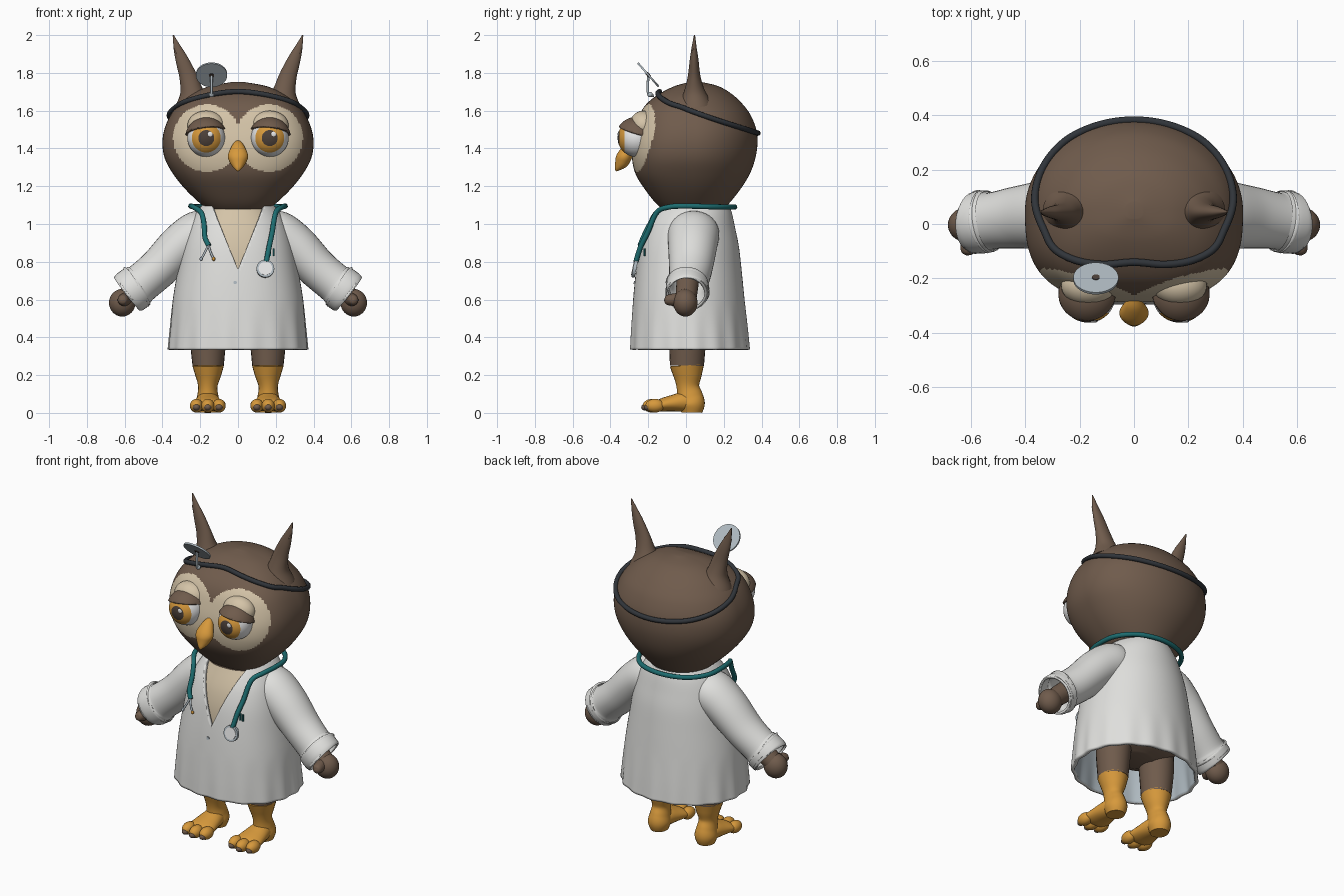
import bpy, bmesh, math
from mathutils import Vector, Matrix

cube = bpy.data.objects.get("Cube")
if cube:
    bpy.data.objects.remove(cube)


def material(name, *rgb):
    m = bpy.data.materials.new(name)
    m.use_nodes = True
    m.diffuse_color = (*rgb, 1)
    m.node_tree.nodes["Principled BSDF"].inputs["Base Color"].default_value = (*rgb, 1)
    return m


BROWN = material("brown feathers", .16, .105, .072)
CREAM = material("cream feathers", .66, .55, .39)
ORANGE = material("orange skin", .68, .32, .045)
COAT = material("white cloth", .74, .74, .72)
TEAL = material("teal rubber", .012, .15, .16)
BLACK = material("black strap", .03, .035, .042)
METAL = material("pale metal", .43, .49, .53)
WHITE = material("eye white", .8, .8, .8)
DARK = material("dark pupil", .07, .05, .04)


def finish(name, bm, mats, rule=None):
    bmesh.ops.recalc_face_normals(bm, faces=bm.faces)
    for f in bm.faces:
        f.material_index = rule(f.calc_center_median()) if rule else 0
    me = bpy.data.meshes.new(name)
    bm.to_mesh(me)
    bm.free()
    me.shade_smooth()
    me.set_sharp_from_angle(angle=math.radians(50))
    for m in mats:
        me.materials.append(m)
    ob = bpy.data.objects.new(name, me)
    bpy.context.collection.objects.link(ob)
    return ob


def smooth_rows(keys, steps, closed=False):
    """Catmull-Rom interpolation through rows of numbers."""
    n, rows = len(keys), []
    spans = n if closed else n - 1
    pick = (lambda i: keys[i % n]) if closed else (lambda i: keys[max(0, min(n - 1, i))])
    for k in range(spans * steps + (not closed)):
        i, t = divmod(k, steps)
        t /= steps
        rows.append([b + .5 * t * (c - a + t * (2*a - 5*b + 4*c - d + t * (3*(b - c) + d - a)))
                     for a, b, c, d in zip(pick(i - 1), pick(i), pick(i + 1), pick(i + 2))])
    return rows


def skin(rings, caps=True):
    bm = bmesh.new()
    vs = [[bm.verts.new(p) for p in r] for r in rings]
    n = len(rings[0])
    for a, b in zip(vs, vs[1:]):
        for i in range(n):
            bm.faces.new((a[i], a[(i + 1) % n], b[(i + 1) % n], b[i]))
    if caps:
        bm.faces.new(vs[0])
        bm.faces.new(vs[-1])
    return bm


def outline(row, a, blunt, ripple=0):
    """Point on a level ring (z, half width, front y, back y), blunter in front."""
    z, w, yf, yb = row
    c, s = math.cos(a), math.sin(a)
    n = blunt if s < 0 else 2
    r = (abs(c) ** n + abs(s) ** n) ** (-1 / n) * (1 + ripple * math.sin(17 * a))
    return (w * c * r, (yf + yb) / 2 + (yb - yf) / 2 * s * r, z)


def loft(keys, seg, steps, blunt, caps=True, ripple=lambda z: 0):
    return skin([[outline(r, math.tau * i / seg, blunt, ripple(r[0])) for i in range(seg)]
                 for r in smooth_rows(keys, steps)], caps)


def sweep(name, keys, mat, side, s=1, seg=24, steps=6, caps=True):
    """Elliptic tube along rows of (x, y, z, radius along side, other radius)."""
    rows = smooth_rows([(s * k[0], *k[1:]) for k in keys], steps)
    pts, rings = [Vector(r[:3]) for r in rows], []
    for i, r in enumerate(rows):
        t = (pts[min(i + 1, len(pts) - 1)] - pts[max(i - 1, 0)]).normalized()
        u = Vector(side)
        u = (u - t * u.dot(t)).normalized()
        v = t.cross(u)
        rings.append([pts[i] + u * r[3] * math.cos(a) + v * r[4] * math.sin(a)
                      for a in (math.tau * j / seg for j in range(seg))])
    return finish(name, skin(rings, caps), [mat])


def ball(name, loc, radii, mats, rule=None, u=32, v=20):
    bm = bmesh.new()
    m = Matrix.Translation(loc) @ Matrix.Diagonal((*radii, 1)) @ Matrix.Rotation(math.pi / 2, 4, 'X')
    bmesh.ops.create_uvsphere(bm, u_segments=u, v_segments=v, radius=1, matrix=m)
    return finish(name, bm, mats, rule)


def disc(name, loc, normal, radius, depth, mat):
    bm = bmesh.new()
    m = Matrix.Translation(loc) @ Vector(normal).to_track_quat('Z', 'Y').to_matrix().to_4x4()
    bmesh.ops.create_cone(bm, cap_ends=True, segments=40, radius1=radius, radius2=radius, depth=depth, matrix=m)
    return finish(name, bm, [mat])


def cord(name, pts, radius, mat, closed=False, steps=8):
    cu = bpy.data.curves.new(name, 'CURVE')
    cu.dimensions, cu.bevel_depth, cu.bevel_resolution, cu.use_fill_caps = '3D', radius, 3, True
    rows = smooth_rows(pts, steps, closed)
    sp = cu.splines.new('POLY')
    sp.points.add(len(rows) - 1)
    for p, r in zip(sp.points, rows):
        p.co = (*r, 1)
    sp.use_cyclic_u = closed
    cu.materials.append(mat)
    bpy.context.collection.objects.link(bpy.data.objects.new(name, cu))


def thicken(ob, amount, inner=0):
    m = ob.modifiers.new("thickness", 'SOLIDIFY')
    m.thickness, m.offset, m.material_offset = amount, -1, inner


# Head with pale face mask
HEAD = [(1.03, .04, .0, .08), (1.05, .12, -.08, .16), (1.1, .19, -.15, .22), (1.18, .275, -.215, .285),
        (1.26, .34, -.265, .335), (1.34, .385, -.285, .365), (1.42, .4, -.285, .378), (1.5, .39, -.27, .372),
        (1.58, .355, -.245, .34), (1.64, .305, -.205, .295), (1.69, .24, -.14, .24), (1.73, .15, -.06, .17),
        (1.752, .03, .02, .08)]
EYE_X, EYE_Y, EYE_Z = .168, -.262, 1.455


def face_mask(p):
    x = abs(p.x)
    bridge = x < .06 and 1.32 < p.z < 1.45
    return int(p.y < -.05 and (bridge or math.hypot(x - .165, p.z - EYE_Z) < .178))


finish("head", loft(HEAD, 200, 10, 2.8), [BROWN, CREAM], face_mask)

# Strap follows the head surface, high in front and low behind
strap = []
for i in range(48):
    a = math.tau * i / 48
    z = 1.587 - .11 * math.sin(a)
    lo, hi = next((p, q) for p, q in zip(HEAD, HEAD[1:]) if p[0] <= z <= q[0])
    t = (z - lo[0]) / (hi[0] - lo[0])
    x, y, z = outline([p + (q - p) * t for p, q in zip(lo, hi)], a, 2.5)
    strap.append((x * 1.025, y * 1.02 - (.012 if y < -.05 else 0), z + .004))
cord("head_strap", strap, .014, BLACK, True, 3)

# Examination mirror on its stem
MX, MY, MZ = -.14, -.2, 1.79
disc("head_mirror", (MX, MY, MZ), (0, .125, .11), .083, .01, METAL)
disc("mirror_hole", (MX, MY, MZ), (0, .125, .11), .014, .016, DARK)
cord("mirror_stem", [(MX, MY, MZ), (MX, MY, 1.69), (MX, MY + .03, 1.68)], .007, METAL)
ball("mirror_joint", (MX, MY + .01, 1.685), (.014, .014, .014), [METAL])

# Beak
sweep("beak", [(0, -.26, 1.43, .015, .02), (0, -.295, 1.405, .036, .03), (0, -.325, 1.36, .054, .04),
               (0, -.342, 1.325, .042, .036), (0, -.362, 1.295, .02, .017), (0, -.37, 1.28, .004, .004)],
      ORANGE, (1, 0, 0))

# Coat with a V opening and pale lining
bm = loft([(.335, .37, -.295, .335), (.45, .36, -.29, .325), (.6, .345, -.28, .31), (.75, .32, -.265, .295),
           (.88, .295, -.245, .28), (.98, .265, -.215, .26), (1.05, .23, -.18, .245), (1.1, .19, -.15, .23)],
          136, 6, 2.3, False, lambda z: .012 * max(0, (.6 - z) / .26))
for s in (1, -1):
    geom = {e for f in bm.faces if f.calc_center_median().y < 0 and f.calc_center_median().z > .7
            for e in (f, *f.edges, *f.verts)}
    bmesh.ops.bisect_plane(bm, geom=list(geom), plane_co=(0, 0, .76), plane_no=(s * .33, 0, -.135))
neck = [f for f in bm.faces if f.calc_center_median().y < 0
        and abs(f.calc_center_median().x) < .409 * (f.calc_center_median().z - .76)]
bmesh.ops.delete(bm, geom=neck, context='FACES')
thicken(finish("coat", bm, [COAT, METAL]), .02, 1)
for i, z in enumerate((.69, .56, .49, .42)):
    disc(f"coat_button_{i + 1}", (-.015, -.272 - .04 * (.69 - z), z), (0, -1, .1), .009, .009, METAL)

# Body under the coat
finish("body", loft([(.42, .1, -.07, .1), (.47, .22, -.16, .19), (.6, .28, -.22, .25), (.8, .28, -.228, .255),
                     (.95, .25, -.2, .23), (1.08, .18, -.14, .2)], 64, 6, 2.3),
       [BROWN, CREAM], lambda p: int(p.y < 0 and p.z > .65))

# Stethoscope
cord("stethoscope_tube", [(-.155, -.243, .885), (-.175, -.225, .93), (-.18, -.19, 1.0), (-.195, -.155, 1.06),
                          (-.235, -.09, 1.09), (-.25, .0, 1.095), (-.235, .12, 1.092), (-.15, .22, 1.09),
                          (0, .258, 1.09), (.15, .22, 1.09), (.235, .12, 1.092), (.25, .0, 1.095),
                          (.235, -.09, 1.09), (.2, -.155, 1.06), (.18, -.205, .95), (.165, -.24, .88),
                          (.15, -.265, .8)], .014, TEAL)
for s, side in ((1, "inner"), (-1, "outer")):
    end = (-.162 + s * .033, -.262, .815)
    cord(f"{side}_ear_tube", [(-.157, -.243, .89), (-.16 + s * .015, -.255, .85), end], .006, METAL)
    ball(f"{side}_ear_tip", end, (.009, .009, .011), [ORANGE if s > 0 else METAL], u=12, v=8)
    disc(f"{side}_pocket_pen", (.18 + s * .009, -.22, .85), (0, 0, 1), .005, .04, TEAL)
disc("chest_piece", (.145, -.272, .763), (0, -1, .2), .047, .018, METAL)
disc("chest_piece_membrane", (.145, -.28, .765), (0, -1, .2), .036, .008, WHITE)

# Paired parts
for s, side in ((1, "left"), (-1, "right")):
    # Eye, heavy lid and brow bulge
    eye = Vector((s * EYE_X, EYE_Y, EYE_Z))

    def eye_colour(p):
        angle = math.degrees((p - eye).angle(Vector((0, -1, 0))))
        return 2 if angle < 25 else 1 if angle < 50 else 0

    ball(f"{side}_eye", eye, (.1, .1, .1), [WHITE, ORANGE, DARK], eye_colour, 48, 36)
    ball(f"{side}_eye_glint", eye + Vector((.02, -.096, .02)), (.014, .004, .014), [WHITE], u=16, v=8)
    ball(f"{side}_brow_bulge", (s * EYE_X, -.225, 1.52), (.1, .075, .08), [CREAM])
    bm = bmesh.new()
    bmesh.ops.create_uvsphere(bm, u_segments=40, v_segments=24, radius=.112, matrix=Matrix.Translation(eye))
    bmesh.ops.bisect_plane(bm, geom=[*bm.verts, *bm.edges, *bm.faces], plane_co=eye + Vector((0, 0, .035)),
                           plane_no=(s * .12, .28, 1), clear_inner=True)
    thicken(finish(f"{side}_eyelid", bm, [BROWN]), .012)

    # Ear tuft with a stray feather
    sweep(f"{side}_ear", [(.235, .05, 1.63, .1, .09), (.245, .045, 1.7, .062, .057), (.264, .043, 1.78, .047, .034),
                          (.297, .043, 1.87, .034, .023), (.32, .043, 1.93, .021, .014),
                          (.343, .045, 2.0, .003, .003)], BROWN, (1, 0, 0), s)
    sweep(f"{side}_ear_feather", [(.3, .043, 1.87, .012, .01), (.325, .04, 1.9, .012, .008),
                                  (.34, .038, 1.93, .002, .002)], BROWN, (0, 1, 0), s, 10)

    # Sleeve, cuff, hand
    sleeve = sweep(f"{side}_sleeve", [(.12, .04, .99, .1, .08), (.2, .04, .955, .135, .12), (.3, .035, .885, .13, .118),
                                      (.42, .025, .765, .115, .107), (.52, .012, .68, .104, .106),
                                      (.535, .01, .668, .114, .117), (.575, .005, .638, .114, .118),
                                      (.588, .005, .628, .106, .11)], COAT, (0, 1, 0), s, 36, caps=False)
    thicken(sleeve, .014)
    sweep(f"{side}_forearm", [(.44, .015, .75, .06, .06), (.54, .005, .655, .058, .058),
                              (.6, 0, .6, .055, .055)], BROWN, (0, 1, 0), s)
    ball(f"{side}_hand", (s * .613, -.003, .583), (.07, .064, .073), [BROWN])
    sweep(f"{side}_thumb", [(.598, -.04, .6, .036, .036), (.608, -.085, .598, .03, .03),
                            (.612, -.107, .596, .021, .021), (.613, -.115, .596, .004, .004)], BROWN, (1, 0, 0), s)

    # Leg, shin and three-toed foot
    sweep(f"{side}_leg", [(.15, .01, .52, .1, .11), (.158, .008, .4, .097, .1), (.158, .005, .25, .083, .09)],
          BROWN, (1, 0, 0), s)
    sweep(f"{side}_shin", [(.158, .005, .252, .084, .091), (.158, .008, .2, .069, .076), (.16, .01, .14, .051, .06),
                           (.16, .02, .09, .056, .068), (.16, .03, .045, .064, .07), (.16, .03, .002, .05, .055)],
          ORANGE, (1, 0, 0), s)
    sweep(f"{side}_foot", [(.16, .06, .04, .045, .035), (.16, 0, .058, .06, .052), (.16, -.08, .05, .075, .042),
                           (.16, -.14, .04, .082, .032), (.16, -.16, .038, .06, .02)], ORANGE, (1, 0, 0), s)
    for i in (-1, 0, 1):
        x, y = s * (.16 + .06 * i), -.165 - .014 * (i == 0)
        ball(f"{side}_toe_{i + 2}", (x, y, .038), (.035, .05, .036), [ORANGE])
        ball(f"{side}_claw_{i + 2}", (x, y - .036, .03), (.02, .022, .018), [BROWN], u=16, v=10)
